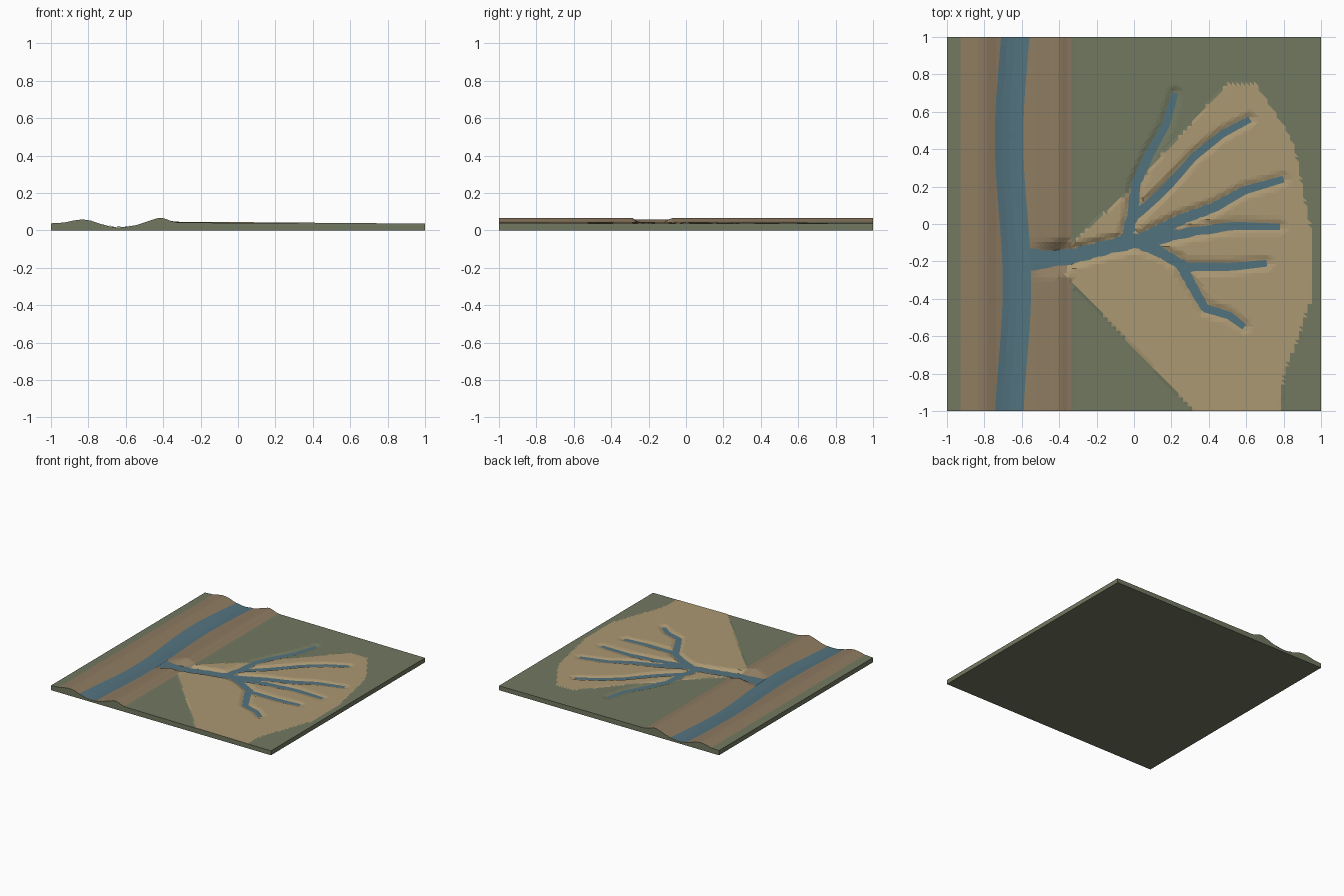
import bpy, bmesh, math, random
from mathutils import Vector
from mathutils.geometry import intersect_point_line

if "Cube" in bpy.data.objects:
    bpy.data.objects.remove(bpy.data.objects["Cube"])

random.seed(4)
N = 84  # terrain cells per side


def material(name, rgb):
    m = bpy.data.materials.new(name)
    m.diffuse_color = (*rgb, 1)
    m.use_nodes = True
    m.node_tree.nodes["Principled BSDF"].inputs["Base Color"].default_value = m.diffuse_color
    return m


green = material("floodplain", (0.17, 0.19, 0.12))
brown = material("levee", (0.27, 0.20, 0.12))
tan = material("splay_sand", (0.41, 0.315, 0.17))
blue = material("water", (0.085, 0.17, 0.21))

# Cross-section of the river and its two levees
SECTION = [(-1, .038), (-.93, .042), (-.87, .055), (-.83, .059), (-.79, .054), (-.74, .036),
           (-.68, .020), (-.64, .016), (-.60, .019), (-.54, .029), (-.48, .050), (-.43, .066),
           (-.40, .067), (-.35, .047), (-.32, .042), (1, .036)]
# Outline of the sand fan
FAN = [(-.37, -.27), (.33, -1.01), (.78, -1.01), (.80, -.8), (.88, -.6), (.95, -.4), (.96, -.1),
       (.91, .15), (.86, .4), (.78, .56), (.65, .75), (.5, .75), (.3, .53), (0, .2), (-.33, -.1)]
# Splay channels: path, half width at start and end, bed height at start and end
CHANNELS = {
    "breach_channel": ([(-.60, -.19), (-.45, -.19), (-.32, -.17), (-.13, -.12), (.05, -.085)], .055, .042, .021, .028),
    "north_branch": ([(-.04, -.08), (-.01, .05), (.01, .21), (.08, .37), (.17, .53), (.22, .70)], .032, .016, .028, .030),
    "northeast_branch": ([(-.02, .02), (.16, .18), (.32, .36), (.47, .48), (.62, .56)], .024, .016, .028, .029),
    "east_upper_branch": ([(.02, -.09), (.24, .02), (.43, .09), (.59, .18), (.80, .24)], .034, .016, .028, .029),
    "east_branch": ([(.03, -.10), (.32, -.04), (.54, -.01), (.78, -.015)], .030, .015, .028, .029),
    "southeast_branch": ([(.02, -.10), (.14, -.15), (.27, -.23), (.51, -.23), (.71, -.21)], .034, .016, .028, .029),
    "south_branch": ([(.24, -.20), (.31, -.33), (.38, -.45), (.51, -.49), (.59, -.55)], .028, .016, .028, .029),
}


def section(x):
    for (a, za), (b, zb) in zip(SECTION, SECTION[1:]):
        if x <= b:
            return za + (zb - za) * (x - a) / (b - a)
    return SECTION[-1][1]


def in_fan(x, y):
    inside = False
    for (ax, ay), (bx, by) in zip(FAN, FAN[1:] + FAN[:1]):
        if (ay > y) != (by > y) and x < ax + (y - ay) * (bx - ax) / (by - ay):
            inside = not inside
    return inside


def height(x, y):
    z = section(x)
    if x > -.36 and in_fan(x, y):
        z += .004 * (1 - max(0, x) * .9)
    p = Vector((x, y, 0))
    base = z
    for path, w0, w1, b0, b1 in CHANNELS.values():
        n = len(path) - 1
        for i in range(n):
            a, b = Vector((*path[i], 0)), Vector((*path[i + 1], 0))
            q, t = intersect_point_line(p, a, b)
            t = min(1, max(0, t))
            d = (p - a.lerp(b, t)).length
            f = (i + t) / n
            w = w0 + (w1 - w0) * f
            bank = .03 if x > -.34 else .06
            k = min(1, max(0, 1 - (d - w * .8) / bank))
            z = min(z, base + (min(base, b0 + (b1 - b0) * f) - base) * k)
    return z


def finish(bm, name, mats):
    me = bpy.data.meshes.new(name)
    bm.normal_update()
    bm.to_mesh(me)
    bm.free()
    for m in mats:
        me.materials.append(m)
    ob = bpy.data.objects.new(name, me)
    bpy.context.collection.objects.link(ob)
    return ob


# Terrain block: height grid, skirt and flat base
bm = bmesh.new()
bmesh.ops.create_grid(bm, x_segments=N, y_segments=N, size=1)
for v in bm.verts:
    v.co.z = height(v.co.x, v.co.y)
bmesh.ops.triangulate(bm, faces=bm.faces[:])
for f in bm.faces:
    c = f.calc_center_median()
    if in_fan(c.x, c.y):
        f.material_index = 2
    elif -.925 < c.x < -.34:
        f.material_index = 1
rim = [e for e in bm.edges if e.is_boundary]
ext = bmesh.ops.extrude_edge_only(bm, edges=rim)["geom"]
for g in ext:
    if isinstance(g, bmesh.types.BMVert):
        g.co.z = 0
    elif isinstance(g, bmesh.types.BMFace):
        g.material_index = 0
for f in bm.faces:
    if any(v.co.z == 0 for v in f.verts):
        f.material_index = 0
bottom = [e for e in bm.edges if e.is_boundary]
base = bmesh.ops.contextual_create(bm, geom=bottom)["faces"]
for f in base:
    f.material_index = 0
bmesh.ops.recalc_face_normals(bm, faces=bm.faces[:])
finish(bm, "terrain", [green, brown, tan])


def strip(name, rows):
    """Skin rows of points into a water surface."""
    bm = bmesh.new()
    rows = [[bm.verts.new(p) for p in r] for r in rows]
    for r, s in zip(rows, rows[1:]):
        for i in range(len(r) - 1):
            bm.faces.new((r[i], r[i + 1], s[i + 1], s[i]))
    bmesh.ops.recalc_face_normals(bm, faces=bm.faces[:])
    if sum(f.normal.z for f in bm.faces) < 0:
        bmesh.ops.reverse_faces(bm, faces=bm.faces[:])
    finish(bm, name, [blue])


# Main river follows its bed with a slight meander
rows = []
for i in range(41):
    y = -1 + i / 20
    cx = -.647 + .021 * math.sin((y + .72) * -4.0 + math.pi)
    rows.append([(cx + o, y, section(cx + o) + .003) for o in (-.076, -.04, 0, .04, .076)])
strip("river_water", rows)

# Splay channel water, tapering along each path
for name, (path, w0, w1, b0, b1) in CHANNELS.items():
    pts = [Vector(p) for p in path]
    n = len(pts) - 1
    rows = []
    for i, p in enumerate(pts):
        d = (pts[min(i + 1, n)] - pts[max(i - 1, 0)]).normalized()
        side = Vector((d.y, -d.x)) * (w0 + (w1 - w0) * i / n) * 1.1
        z = b0 + (b1 - b0) * i / n + .003
        rows.append([(*(p - side), z), (*(p + side), z)])
    strip(name, rows)
